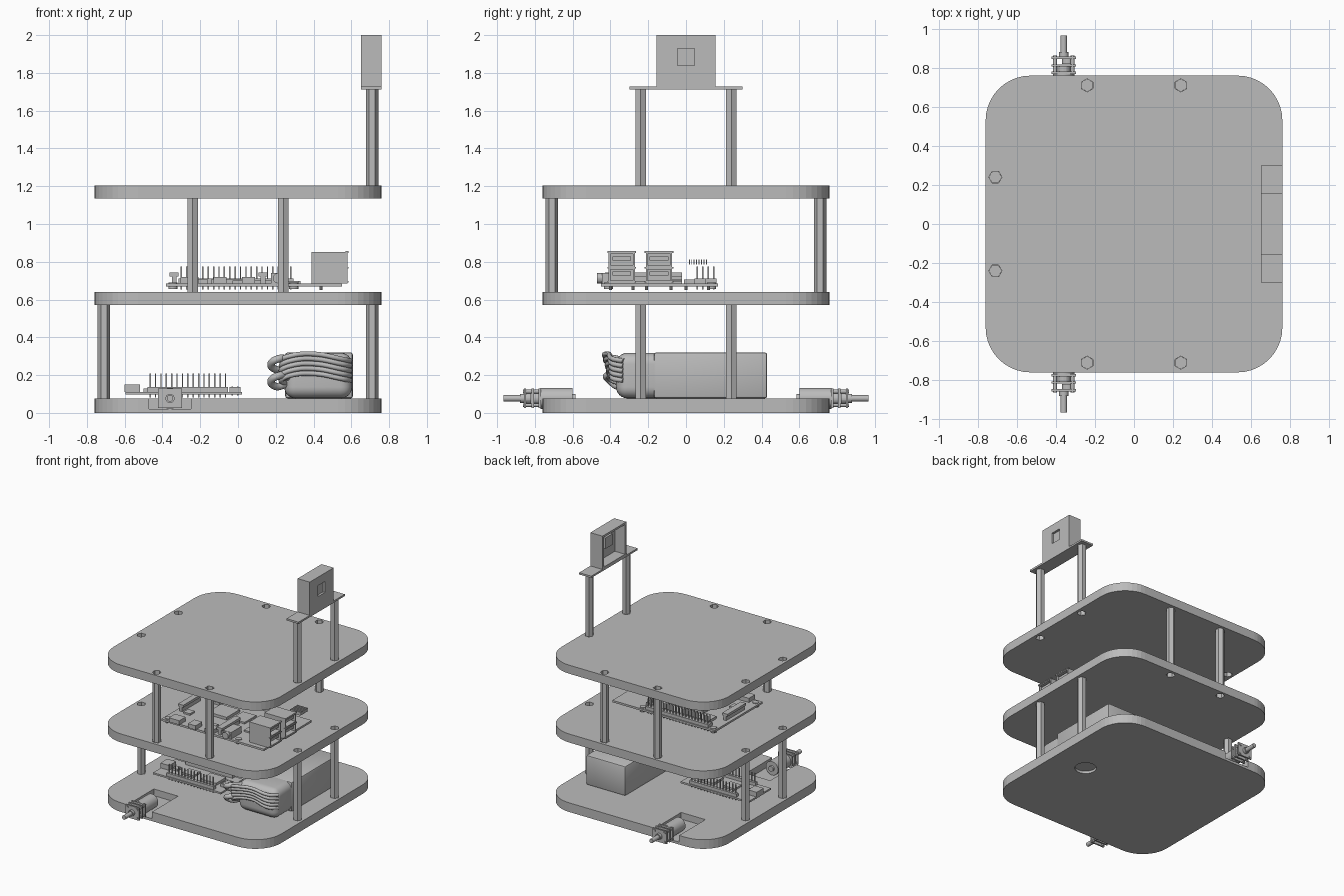
import bpy, bmesh, math
from mathutils import Matrix, Vector

old = bpy.data.objects.get("Cube")
if old:
    bpy.data.objects.remove(old, do_unlink=True)

grey = bpy.data.materials.new("plain grey")
grey.use_nodes = True
colour = (0.5, 0.5, 0.5, 1)
grey.diffuse_color = colour
grey.node_tree.nodes["Principled BSDF"].inputs["Base Color"].default_value = colour


def box(bm, x0, x1, y0, y1, z0, z1):
    m = Matrix.Translation(((x0 + x1) / 2, (y0 + y1) / 2, (z0 + z1) / 2))
    m = m @ Matrix.Diagonal((x1 - x0, y1 - y0, z1 - z0, 1))
    return bmesh.ops.create_cube(bm, size=1, matrix=m)["verts"]


def rod(bm, a, b, r, sides=24, spin=0):
    a, b = Vector(a), Vector(b)
    turn = (b - a).to_track_quat('Z', 'Y').to_matrix().to_4x4()
    m = Matrix.Translation((a + b) / 2) @ turn @ Matrix.Rotation(spin, 4, 'Z')
    bmesh.ops.create_cone(bm, cap_ends=True, segments=sides, radius1=r, radius2=r,
                          depth=(b - a).length, matrix=m)


def finish(bm, name, smooth=False):
    me = bpy.data.meshes.new(name)
    bmesh.ops.recalc_face_normals(bm, faces=bm.faces)
    bm.to_mesh(me)
    bm.free()
    ob = bpy.data.objects.new(name, me)
    bpy.context.collection.objects.link(ob)
    me.materials.append(grey)
    if smooth:
        select(ob)
        bpy.ops.object.shade_smooth_by_angle(angle=math.radians(30))
    return ob


def select(ob):
    bpy.ops.object.select_all(action='DESELECT')
    ob.select_set(True)
    bpy.context.view_layer.objects.active = ob


def boxes(name, *items):
    bm = bmesh.new()
    for item in items:
        box(bm, *item)
    return finish(bm, name)


def cut(ob, bm):
    cutter = finish(bm, "cutter")
    cutter.hide_render = True
    mod = ob.modifiers.new("cut", 'BOOLEAN')
    mod.object, mod.operation, mod.solver = cutter, 'DIFFERENCE', 'EXACT'
    select(ob)
    bpy.ops.object.modifier_apply(modifier=mod.name)
    bpy.data.objects.remove(cutter, do_unlink=True)


def deck(name, z0, z1):
    bm = bmesh.new()
    box(bm, -.76, .76, -.76, .76, z0, z1)
    corners = [e for e in bm.edges if abs(e.verts[0].co.z - e.verts[1].co.z) > .01]
    bmesh.ops.bevel(bm, geom=corners, offset=.23, segments=10, profile=.5, affect='EDGES')
    return finish(bm, name)


# Hexagonal posts: side pairs at +-x, end pairs at +-y
SIDE = [(x, y, 0) for x in (-.71, .71) for y in (-.24, .24)]
ENDS = [(x, y, math.pi / 2) for x in (-.24, .24) for y in (-.71, .71)]


def hexes(bm, spots, z0, z1, r):
    for x, y, spin in spots:
        n = len(bm.verts)
        bmesh.ops.create_cone(bm, cap_ends=True, segments=6, radius1=r, radius2=r,
                              depth=z1 - z0,
                              matrix=Matrix.Translation((x, y, (z0 + z1) / 2))
                              @ Matrix.Rotation(spin + math.pi / 2, 4, 'Z'))
        # point a corner outward whatever the primitive's starting angle
        bm.verts.ensure_lookup_table()
        vs = bm.verts[n:]
        far = max(math.hypot(v.co.x - x, 0) for v in vs)
        want = r if spin == 0 else r * math.cos(math.pi / 6)
        if abs(far - want) > .001:
            bmesh.ops.rotate(bm, verts=vs, cent=(x, y, 0),
                             matrix=Matrix.Rotation(math.pi / 6, 3, 'Z'))


def posts(name, spots, z0, z1):
    bm = bmesh.new()
    hexes(bm, spots, z0, z1, .033)
    finish(bm, name)


# Decks
base = deck("base_deck", 0, .075)
bm = bmesh.new()
for y0, y1 in ((-.8, -.42), (.42, .8)):
    box(bm, -.47, -.25, y0, y1, .02, .1)
rod(bm, (.47, 0, -.02), (.47, 0, .02), .08, 32)
cut(base, bm)
for name, z0, z1 in (("middle_deck", .57, .64), ("top_deck", 1.135, 1.205)):
    plate = deck(name, z0, z1)
    bm = bmesh.new()
    hexes(bm, SIDE + ENDS, z0 - .02, z1 + .02, .0335)
    cut(plate, bm)
posts("lower_posts", SIDE, .075, .57)
posts("upper_posts", ENDS, .64, 1.135)
posts("camera_posts", SIDE[2:], 1.205, 1.715)

# Camera housing, open at the rear with a square window
boxes("camera_shelf", (.65, .76, -.3, .3, 1.712, 1.727))
housing = boxes("camera_housing", (.65, .76, -.155, .155, 1.72, 2))
bm = bmesh.new()
box(bm, .6, .742, -.138, .138, 1.74, 1.983)
box(bm, .7, .8, -.045, .045, 1.84, 1.93)
cut(housing, bm)

# Gear motors, one at each end
for label, s in (("front", -1), ("back", 1)):
    c = Vector((-.36, 0, .077))

    def at(y, dx=0, dz=0):
        return c + Vector((dx, s * y, dz))

    bm = bmesh.new()
    rod(bm, at(.6), at(.77), .056, 32)
    rod(bm, at(.585), at(.6), .022)
    finish(bm, label + "_motor_body", True)
    bm = bmesh.new()
    for y in (.774, .812, .852):
        ya, yb = sorted((s * (y - .006), s * (y + .006)))
        box(bm, -.423, -.297, ya, yb, .027, .13)
    for dx in (-.045, .045):
        for dz in (-.036, .036):
            rod(bm, at(.77, dx, dz), at(.864, dx, dz), .01, 12)
    rod(bm, at(.78), at(.806), .034, 20)
    rod(bm, at(.82, .02), at(.846, .02), .03, 20)
    finish(bm, label + "_gearbox")
    bm = bmesh.new()
    rod(bm, at(.85), at(.88), .024)
    rod(bm, at(.87), at(.965), .017)
    finish(bm, label + "_motor_shaft", True)


# Battery pack with a rounded front end and wires
def soft_box(name, dims, r, seg):
    bm = bmesh.new()
    box(bm, *dims)
    bmesh.ops.bevel(bm, geom=bm.edges[:], offset=r, segments=seg, profile=.5, affect='EDGES')
    finish(bm, name, True)


soft_box("battery_pack", (.25, .608, -.17, .43, .077, .32), .012, 2)
soft_box("battery_front", (.245, .604, -.37, -.1, .077, .318), .06, 6)


def wire(name, points, r):
    cu = bpy.data.curves.new(name, 'CURVE')
    cu.dimensions, cu.bevel_depth, cu.bevel_resolution = '3D', r, 3
    cu.use_fill_caps, cu.resolution_u = True, 6
    sp = cu.splines.new('BEZIER')
    sp.bezier_points.add(len(points) - 1)
    for p, co in zip(sp.bezier_points, points):
        p.co = co
        p.handle_left_type = p.handle_right_type = 'AUTO'
    cu.materials.append(grey)
    bpy.context.collection.objects.link(bpy.data.objects.new(name, cu))


for i in range(5):
    d = .026 * i
    wire("battery_wire", [(.595, -.33, .275 - d), (.55, -.385, .285 - d),
                          (.4, -.41 + d / 4, .312 - d), (.27, -.43 + d / 4, .3 - d),
                          (.23, -.4, .28 - d), (.25, -.34, .26 - d)], .013)
for z in (.19, .28):
    wire("battery_lead", [(.27, -.34, z), (.21, -.42, z + .005), (.175, -.4, z - .02),
                          (.2, -.36, z - .05), (.25, -.33, z - .04)], .02)


# Pin headers: a plastic strip with a row of thin pins
def header(name, x0, y, z, count, rows, tall, below):
    bm = bmesh.new()
    step = .0285
    box(bm, x0 - .014, x0 + step * (count - 1) + .014,
        y - .014, y + step * (rows - 1) + .014, z, z + .026)
    for i in range(count):
        for j in range(rows):
            px, py = x0 + i * step, y + j * step
            box(bm, px - .0035, px + .0035, py - .0035, py + .0035, z - below, z + tall)
    finish(bm, name)


# Controller board on the base deck
boxes("controller_board", (-.595, .02, -.25, .04, .097, .111))
for y in (-.228, .018):
    header("controller_header", -.465, y, .111, 15, 1, .098, .03)
header("controller_side_header", -.03, -.15, .111, 2, 3, .03, .02)
boxes("controller_parts", (-.6, -.52, -.15, -.06, .111, .15),
      (-.4, -.3, -.15, -.06, .111, .125), (-.22, -.08, -.17, -.04, .111, .13),
      (-.5, -.46, -.13, -.08, .111, .128))

# Computer board on the middle deck
boxes("computer_board", (-.38, .55, -.45, .17, .67, .686))
header("computer_header", -.3, .118, .686, 20, 2, .088, .032)
header("power_header", .25, .06, .686, 2, 2, .088, .032)
boxes("computer_chips", (-.14, .03, -.19, -.02, .686, .708),
      (.06, .18, -.17, -.02, .686, .7), (.25, .33, -.1, -.02, .686, .697),
      (-.27, -.16, -.01, .09, .686, .706), (.25, .32, -.28, -.2, .686, .698),
      (-.3, -.24, -.28, -.22, .686, .7), (-.03, .04, -.36, -.31, .686, .7))
boxes("edge_sockets", (-.305, -.21, -.462, -.38, .686, .72),
      (-.13, -.06, -.465, -.38, .686, .72), (.02, .09, -.465, -.38, .686, .72))
boxes("ribbon_connectors", (-.35, -.325, -.26, -.02, .686, .735),
      (-.362, -.315, -.26, -.02, .722, .742),
      (.12, .145, -.43, -.19, .686, .735), (.108, .157, -.43, -.19, .722, .742))
bm = bmesh.new()
box(bm, .175, .25, -.445, -.31, .686, .74)
rod(bm, (.212, -.47, .713), (.212, -.44, .713), .027)
finish(bm, "audio_jack")
bm = bmesh.new()
for x in (-.345, .295):
    for y in (-.41, .135):
        rod(bm, (x, y, .655), (x, y, .691), .024, 16)
for y in (-.4, -.28, -.21, -.08, 0, .12):
    rod(bm, (.44, y, .65), (.44, y, .672), .008, 8)
finish(bm, "solder_points")

# Double sockets: flared shells with two openings and a tongue in each
for y0, y1 in ((-.41, -.27), (-.213, -.073)):
    shell = boxes("double_socket", (.39, .58, y0, y1, .686, .852))
    bm = bmesh.new()
    for z in (.702, .782):
        box(bm, .47, .6, y0 + .01, y1 - .01, z, z + .058)
    cut(shell, bm)
    boxes("socket_tongues", *[(.46, .57, y0 + .02, y1 - .02, z, z + .02)
                              for z in (.728, .808)])
    boxes("socket_lips", *[(.568, .584, y0 - .006, y1 + .006, z, z + .009)
                           for z in (.69, .764, .847)])

# Network socket
net = boxes("network_socket", (.345, .575, -.025, .15, .686, .832))
bm = bmesh.new()
box(bm, .46, .6, .0, .125, .735, .81)
box(bm, .46, .6, .03, .095, .705, .74)
cut(net, bm)
boxes("network_contacts", *[(.46, .56, .015 + i * .013, .02 + i * .013, .785, .812)
                            for i in range(8)])
